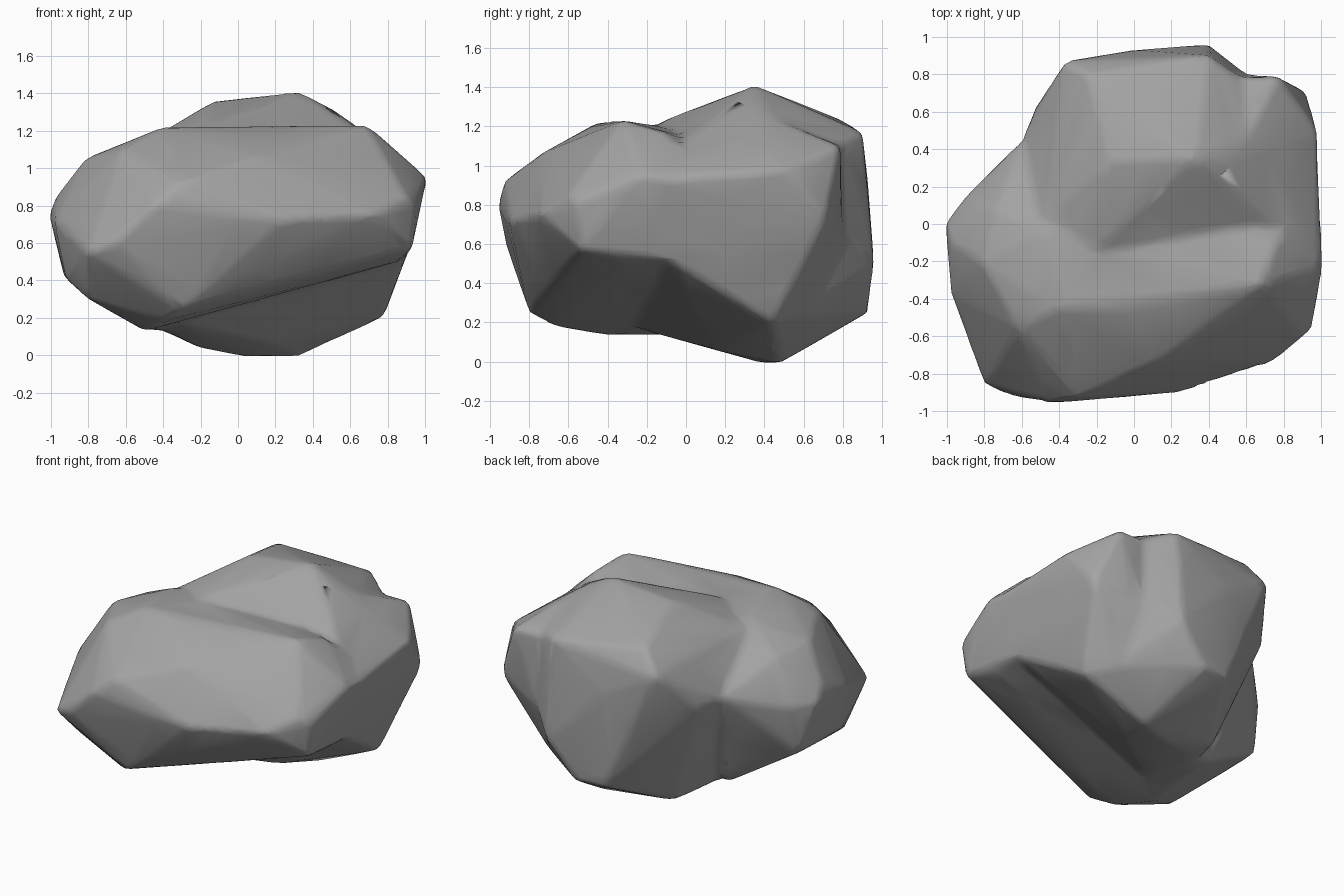
import bpy
import bmesh

default_cube = bpy.data.objects.get("Cube")
if default_cube:
    bpy.data.objects.remove(default_cube, do_unlink=True)

# Stone colour
stone = bpy.data.materials.new("stone_grey")
stone.use_nodes = True
grey = (0.37, 0.37, 0.37, 1.0)
stone.diffuse_color = grey
stone.node_tree.nodes["Principled BSDF"].inputs["Base Color"].default_value = grey

# Corner points of the broad front lump, reaching back into the body
front_lump = [
    (-1.01, 0, .75), (-.98, -.37, .72), (-.98, -.1, .84), (-.82, -.2, 1.05),
    (-.92, -.4, .41), (-.8, -.86, .55), (-.67, -.92, .6), (-.45, -.96, .8),
    (-.3, -.93, .92), (0, -.92, .72), (.25, -.9, .72), (.74, -.74, .75),
    (.9, -.6, .85), (1.01, -.23, .95), (.95, -.56, .8), (.93, -.54, .57),
    (.85, -.3, .5), (.2, -.6, .4), (-.3, -.8, .25), (-.4, -.68, .18),
    (-.8, -.6, .3), (-.5, -.4, .13), (-.62, -.56, 1.1), (-.3, -.72, 1.04),
    (.1, -.74, 1.06), (-.5, -.4, 1.18), (-.4, -.45, 1.22), (-.45, -.05, 1.19),
    (0, -.48, 1.2), (.69, -.32, 1.23), (.76, -.1, 1.17),
    (.98, .1, .92), (.9, -.05, .52), (.1, .15, 1.1), (-.75, .08, 1.03),
    (-.89, .16, .75), (-.59, .46, .85), (-.93, .07, .42), (-.45, .2, .13),
]

# Corner points of the taller back lump, reaching forward into the body
back_lump = [
    (.33, .35, 1.41), (-.13, .33, 1.36), (.5, .33, 1.32), (-.3, .4, 1.22),
    (-.2, .65, 1.28), (-.25, .8, 1.23), (.6, .45, 1.24), (.4, .9, 1.17),
    (-.37, .87, 1.1), (.4, .96, .5), (0, .93, .9), (.58, .8, .7),
    (.98, .5, .98), (-.59, .47, .85), (-.53, .62, .82),
    (.78, .44, .2), (.62, .62, .24), (.2, .93, .25), (0, .91, .25),
    (.05, .4, -.01), (.32, .48, -.01), (-.25, .48, .06), (-.2, .3, .04),
    (.2, .15, .06), (0, 0, .11), (-.3, -.25, .17), (-.5, -.1, .18),
    (.9, -.1, .52), (1.01, -.2, .93), (.75, 0, 1.13), (.15, -.1, 1.15),
    (-.18, -.12, 1.23), (-.5, 0, 1.14),
]

# Corner points of the shoulder at the back left
shoulder = [
    (.77, .79, 1.1), (.92, .71, .72), (.98, .5, .98), (.6, .45, 1.24),
    (.78, .44, .2), (.62, .62, .24), (.57, .78, 1.1), (.58, .8, .6),
    (1.01, -.2, .93), (.9, -.1, .52), (.2, .4, .4),
]


def add_hull(target, points):
    """Add a closed convex lump to the target bmesh."""
    lump = bmesh.new()
    for point in points:
        lump.verts.new(point)
    result = bmesh.ops.convex_hull(lump, input=lump.verts)
    loose = {v for v in result["geom_interior"] if isinstance(v, bmesh.types.BMVert)}
    bmesh.ops.delete(lump, geom=list(loose), context="VERTS")
    bmesh.ops.recalc_face_normals(lump, faces=lump.faces)
    mesh = bpy.data.meshes.new("lump")
    lump.to_mesh(mesh)
    lump.free()
    target.from_mesh(mesh)
    bpy.data.meshes.remove(mesh)


# Combine the lumps
bm = bmesh.new()
for points in (front_lump, back_lump, shoulder):
    add_hull(bm, points)
rough = bpy.data.meshes.new("boulder")
bm.to_mesh(rough)
bm.free()
rough.materials.append(stone)
boulder = bpy.data.objects.new("boulder", rough)
bpy.context.collection.objects.link(boulder)

# Fuse, weather the edges and reduce to irregular facets
fuse = boulder.modifiers.new("fuse", "REMESH")
fuse.mode = "VOXEL"
fuse.voxel_size = 0.025
fuse.use_smooth_shade = True
weather = boulder.modifiers.new("weather", "SMOOTH")
weather.factor = 0.5
weather.iterations = 6
facets = boulder.modifiers.new("facets", "DECIMATE")
facets.ratio = 0.05
